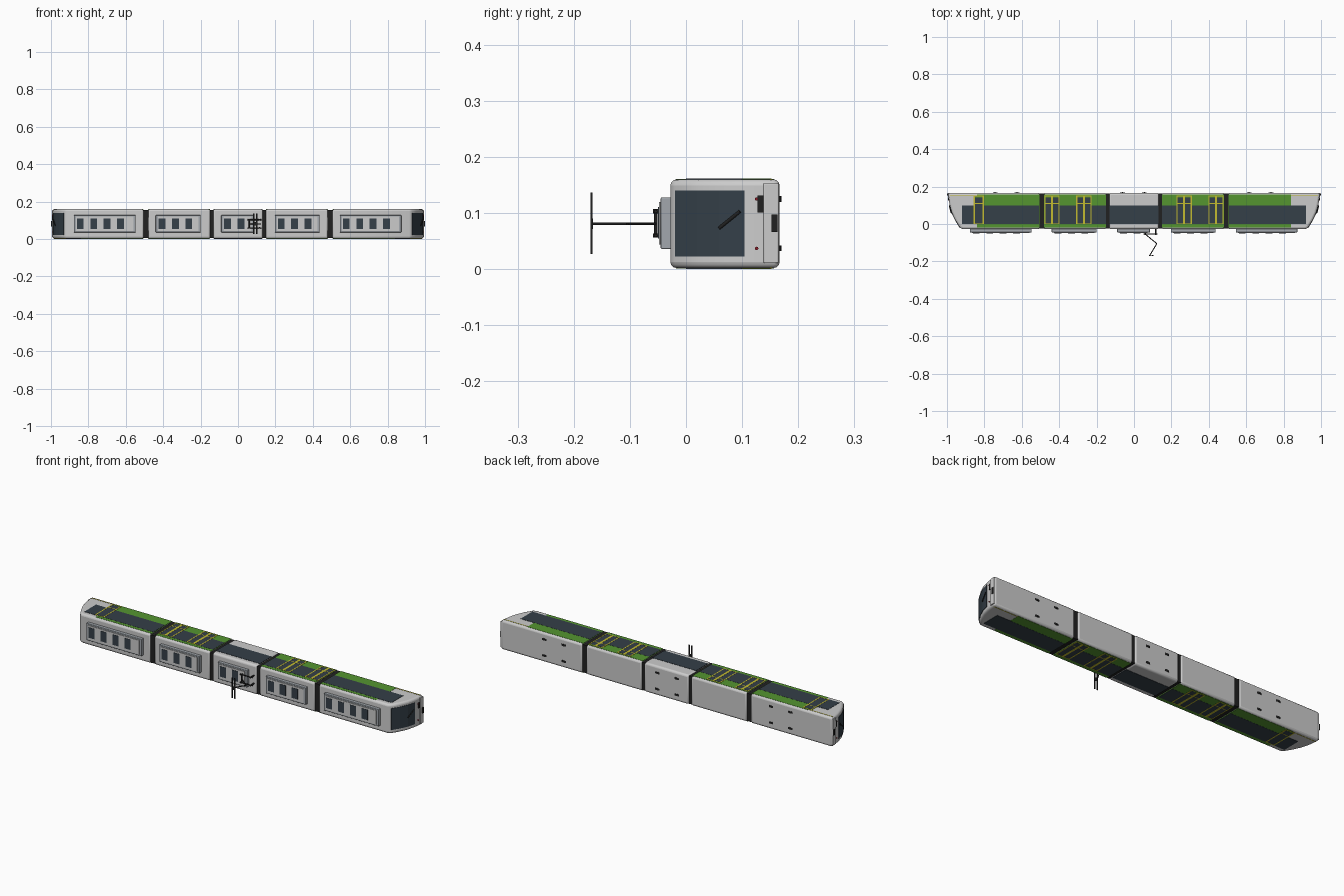
import bpy, bmesh, math
from mathutils import Vector, Matrix

if "Cube" in bpy.data.objects:
    bpy.data.objects.remove(bpy.data.objects["Cube"])

# The tram lies on its side: length = x, roof towards -y, width = z
ZC, HW = 0.081, 0.079      # centre line and half width of the bodies
ROOF, FLOOR = -0.028, 0.167


def material(name, rgb):
    m = bpy.data.materials.new(name)
    m.diffuse_color = (*rgb, 1)
    m.use_nodes = True
    m.node_tree.nodes["Principled BSDF"].inputs["Base Color"].default_value = m.diffuse_color
    return m


GREEN = material("green_paint", (0.09, 0.30, 0.03))
GLASS = material("dark_glass", (0.035, 0.05, 0.065))
BLACK = material("black", (0.015, 0.015, 0.015))
YELLOW = material("yellow", (0.55, 0.50, 0.03))
RED = material("red", (0.25, 0.01, 0.02))
UNIT = material("roof_unit_grey", (0.36, 0.39, 0.42))


def finish(name, bm, mat=None, bevel=0, segs=3):
    bmesh.ops.recalc_face_normals(bm, faces=bm.faces)
    me = bpy.data.meshes.new(name)
    bm.to_mesh(me)
    bm.free()
    ob = bpy.data.objects.new(name, me)
    bpy.context.collection.objects.link(ob)
    if mat:
        me.materials.append(mat)
    if bevel:
        b = ob.modifiers.new("bevel", "BEVEL")
        b.width, b.segments = bevel, segs
        b.limit_method, b.angle_limit = "ANGLE", math.radians(40)
        bpy.context.view_layer.objects.active = ob
        ob.select_set(True)
        bpy.ops.object.shade_smooth_by_angle(angle=math.radians(35))
        ob.select_set(False)
    return ob


def box(name, x, y, z, mat=None, bevel=0, segs=2):
    """Box from (min, max) pairs."""
    bm = bmesh.new()
    bmesh.ops.create_cube(bm, size=1)
    for v in bm.verts:
        v.co = [(p[0] + p[1]) / 2 + c * (p[1] - p[0]) for p, c in zip((x, y, z), v.co)]
    return finish(name, bm, mat, bevel, segs)


def prism(name, pts, z0, z1, mat=None, bevel=0):
    """Extrude an x-y outline across the width."""
    bm = bmesh.new()
    f = bm.faces.new([bm.verts.new((x, y, z0)) for x, y in pts])
    top = bmesh.ops.extrude_face_region(bm, geom=[f])["geom"]
    for v in top:
        if isinstance(v, bmesh.types.BMVert):
            v.co.z = z1
    return finish(name, bm, mat, bevel)


def rod(name, a, b, r, mat=BLACK, n=12):
    a, b = Vector(a), Vector(b)
    d = b - a
    bm = bmesh.new()
    rot = d.to_track_quat("Z", "Y").to_matrix().to_4x4()
    bmesh.ops.create_cone(bm, cap_ends=True, segments=n, radius1=r, radius2=r, depth=d.length,
                          matrix=Matrix.Translation((a + b) / 2) @ rot)
    return finish(name, bm, mat)


def side_plate(name, x, y, out, mat):
    """Thin panel on both long sides, standing `out` proud of the body."""
    for s, side in ((-1, "left"), (1, "right")):
        z = sorted((ZC + s * (HW - 0.002), ZC + s * (HW + out)))
        box(f"{name}_{side}", sorted(x), y, z, mat)


# Nose outline from roof to floor, at the +x end
NOSE = [(0.915, ROOF), (0.931, -0.02), (0.955, 0.02), (0.974, 0.06),
        (0.986, 0.104), (0.991, 0.138), (0.993, FLOOR)]

for s, end in ((-1, "rear"), (1, "front")):
    # End car body
    pts = [(0.503, FLOOR), (0.503, ROOF)] + NOSE
    prism(f"{end}_end_car", [(s * x, y) for x, y in pts], ZC - HW, ZC + HW, None, 0.011)
    side_plate(f"{end}_end_paint", (s * 0.505, s * 0.84), (-0.018, 0.157), 0.0008, GREEN)
    side_plate(f"{end}_end_windows", (s * 0.507, s * 0.92), (0.0, 0.10), 0.0014, GLASS)
    side_plate(f"{end}_sill_line", (s * 0.84, s * 0.985), (0.150, 0.153), 0.001, YELLOW)

    # Windscreen follows the nose curve
    curve = NOSE[1:5]
    glass = [(x + 0.002, y) for x, y in curve] + [(x - 0.004, y) for x, y in reversed(curve)]
    prism(f"{end}_windscreen", [(s * x, y) for x, y in glass], 0.023, 0.140, GLASS)
    rod(f"{end}_wiper", (s * 0.977, 0.059, 0.073), (s * 0.987, 0.096, 0.103), 0.003)

    # Nose fittings
    nx = lambda a, b: sorted((s * a, s * b))
    box(f"{end}_bumper", nx(0.980, 0.9955), (0.138, 0.165), (0.011, 0.153), None, 0.002)
    box(f"{end}_nose_hatch", nx(0.980, 0.994), (0.127, 0.138), (0.101, 0.131), BLACK)
    box(f"{end}_coupler", nx(0.985, 1.0), (0.152, 0.163), (0.066, 0.097), BLACK)
    for z in (0.037, 0.125):
        rod(f"{end}_tail_light", (s * 0.98, 0.126, z), (s * 0.993, 0.126, z), 0.003, RED)

    # Intermediate car
    a, b = sorted((s * 0.147, s * 0.482))
    box(f"{end}_middle_car", (a, b), (ROOF, FLOOR), (ZC - HW, ZC + HW), None, 0.011, 3)
    side_plate(f"{end}_middle_paint", (a + 0.002, b - 0.002), (-0.018, 0.157), 0.0008, GREEN)
    side_plate(f"{end}_middle_windows", (a + 0.004, b - 0.004), (0.0, 0.10), 0.0014, GLASS)

    # Bellows between cars
    for i, (g0, g1) in enumerate(((0.130, 0.150), (0.478, 0.507))):
        box(f"{end}_bellows_{i}", nx(g0, g1), (ROOF + 0.004, FLOOR - 0.005),
            (ZC - HW + 0.004, ZC + HW - 0.004), BLACK)

# Centre car
box("centre_car", (-0.134, 0.134), (ROOF, FLOOR), (ZC - HW, ZC + HW), None, 0.011, 3)
side_plate("centre_windows", (-0.131, 0.131), (0.0, 0.10), 0.0014, GLASS)


def door(name, x0, x1, leaves):
    """Yellow framed door with one glass pane per leaf."""
    y0, y1, t = 0.0, 0.152, 0.006
    side_plate(f"{name}_panel", (x0, x1), (y0, y1), 0.0012, GREEN)
    w = (x1 - x0) / leaves
    for i in range(leaves):
        side_plate(f"{name}_glass_{i}", (x0 + i * w + t, x0 + (i + 1) * w - t),
                   (y0 + t, 0.143), 0.0016, GLASS)
    for i in range(leaves + 1):
        m = x0 + i * w
        lo, hi = max(x0, m - t), min(x1, m + t)
        side_plate(f"{name}_post_{i}", (lo, hi), (y0, y1), 0.002, YELLOW)
    for i, y in enumerate((y0, 0.108, y1 - 0.004)):
        side_plate(f"{name}_rail_{i}", (x0, x1), (y, y + 0.004), 0.002, YELLOW)


door("cab_door", -0.857, -0.803, 1)
for i, x in enumerate((-0.438, -0.268, 0.268, 0.438)):
    door(f"double_door_{i}", x - 0.041, x + 0.041, 2)

# Roof equipment boxes with dark vents
for name, x0, x1, vents in (("rear_end", -0.877, -0.547, 4), ("rear_middle", -0.44, -0.20, 3),
                            ("centre", -0.09, 0.085, 2), ("front_middle", 0.197, 0.437, 3),
                            ("front_end", 0.545, 0.873, 4)):
    box(f"{name}_roof_unit", (x0, x1), (-0.045, ROOF + 0.002), (0.036, 0.128), UNIT, 0.002)
    box(f"{name}_roof_lid", (x0 + 0.012, x1 - 0.012), (-0.048, -0.044), (0.044, 0.120), None)
    for i in range(vents):
        c = x0 + 0.034 + i * 0.0715
        box(f"{name}_vent_{i}", (c - 0.018, c + 0.018), (-0.0495, -0.047), (0.055, 0.111), GLASS)

# Pantograph: base frame, insulators, folded arm and contact head
for z in (0.060, 0.103):
    rod("pantograph_base_bar", (0.05, -0.054, z), (0.125, -0.054, z), 0.003)
    for x in (0.06, 0.115):
        rod("insulator", (x, -0.059, z), (x, ROOF, z), 0.004)
rod("pantograph_cross_bar", (0.06, -0.054, 0.060), (0.06, -0.054, 0.103), 0.003)
rod("pantograph_lower_arm", (0.06, -0.054, ZC), (0.122, -0.105, ZC), 0.0025)
rod("pantograph_upper_arm", (0.122, -0.105, ZC), (0.085, -0.167, ZC), 0.0025)
for x in (0.083, 0.099):
    box("contact_strip", (x - 0.004, x + 0.004), (-0.170, -0.167), (0.027, 0.137), BLACK)
box("contact_head_link", (0.081, 0.101), (-0.168, -0.166), (0.072, 0.090), BLACK)

# Wheels just showing below the floor
for car, c in (("rear", -0.684), ("centre", -0.003), ("front", 0.674)):
    for x in (c - 0.058, c + 0.058):
        for z in (0.037, 0.125):
            rod(f"{car}_wheel", (x, 0.14, z - 0.005), (x, 0.14, z + 0.005), 0.03, BLACK, 32)
